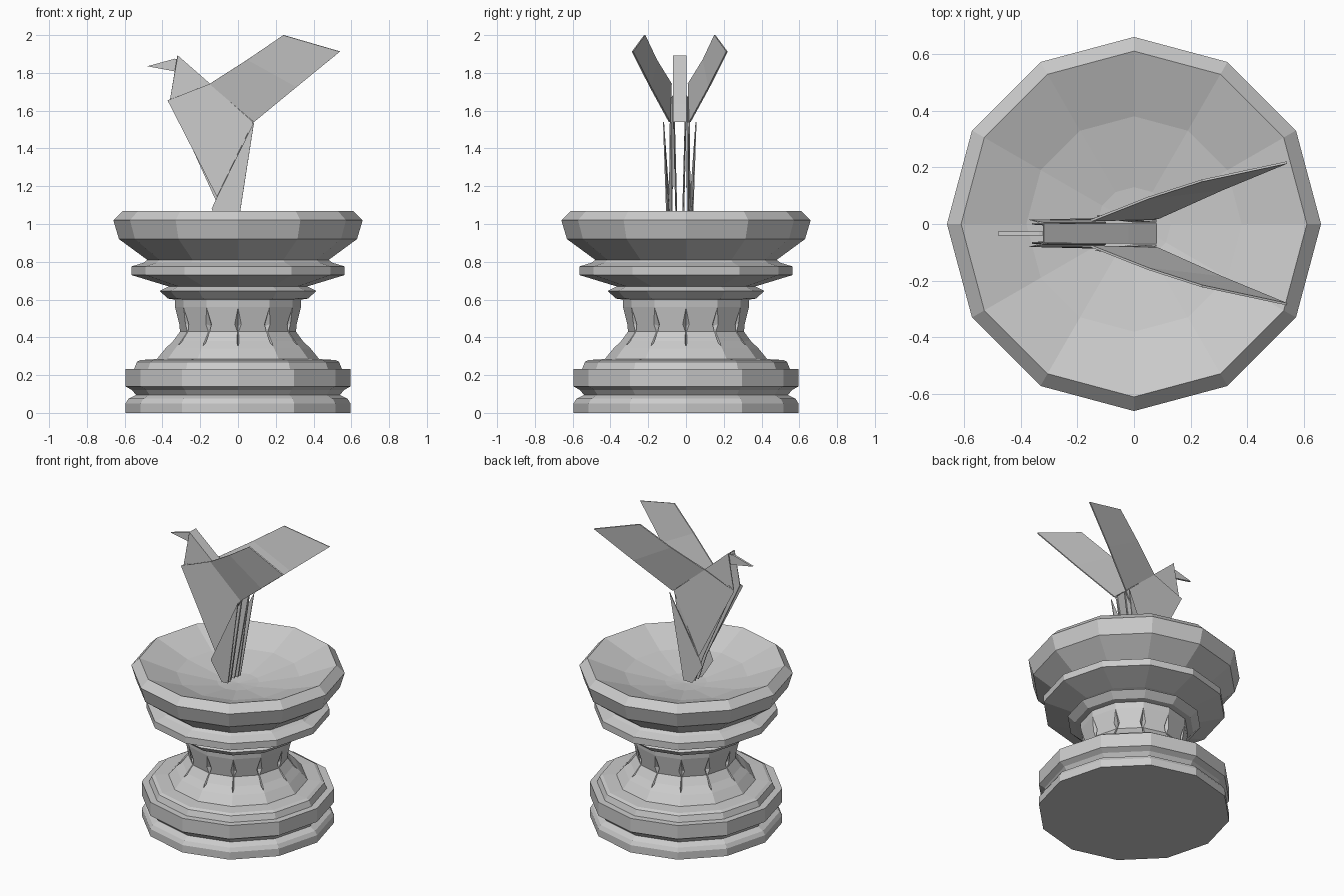
import bpy
from math import sin, cos, pi

if "Cube" in bpy.data.objects:
    bpy.data.objects.remove(bpy.data.objects["Cube"])

N = 12
MID = -0.033          # symmetry plane of the folded bird


def make(name, verts, faces, thick=0.0):
    me = bpy.data.meshes.new(name)
    me.from_pydata(verts, [], faces)
    me.update()
    ob = bpy.data.objects.new(name, me)
    bpy.context.collection.objects.link(ob)
    if thick:
        m = ob.modifiers.new("paper", 'SOLIDIFY')
        m.thickness = thick
        m.offset = 0
    return ob


def ring(r, z):
    return [(r * cos(2 * pi * i / N), r * sin(2 * pi * i / N), z) for i in range(N)]


# Pedestal: twelve-sided turned profile with a dished top
profile = [(0.595, 0), (0.595, 0.05), (0.58, 0.075), (0.54, 0.095), (0.56, 0.12),
           (0.595, 0.14), (0.595, 0.232), (0.55, 0.232), (0.535, 0.27), (0.515, 0.28),
           (0.43, 0.285), (0.385, 0.34), (0.345, 0.38), (0.308, 0.43), (0.333, 0.56),
           (0.335, 0.60), (0.37, 0.605), (0.415, 0.645), (0.365, 0.67), (0.385, 0.675),
           (0.565, 0.73), (0.565, 0.775), (0.50, 0.795), (0.48, 0.81), (0.63, 0.92),
           (0.66, 1.02), (0.61, 1.07), (0.38, 0.985), (0.13, 0.935)]
verts, faces = [], [tuple(reversed(range(N)))]
for r, z in profile:
    verts += ring(r, z)
for k in range(len(profile) - 1):
    for i in range(N):
        a, b = k * N + i, k * N + (i + 1) % N
        faces.append((a, b, b + N, a + N))
last = (len(profile) - 1) * N
verts.append((0, 0, 0.925))
faces += [(last + i, last + (i + 1) % N, len(verts) - 1) for i in range(N)]
pedestal = make("pedestal", verts, faces)

# Narrow leaf-shaped notches cut into the neck corners
leaf = [(0.345, 0, 0.58), (0.372, 0, 0.32), (0.28, 0, 0.46),
        (0.312, 0.018, 0.47), (0.37, 0, 0.46), (0.312, -0.018, 0.47)]
cv, cf = [], []
for i in range(N):
    a, o = 2 * pi * i / N, len(cv)
    cv += [(x * cos(a) - y * sin(a), x * sin(a) + y * cos(a), z) for x, y, z in leaf]
    eq = [4, 3, 2, 5]
    for j in range(4):
        p, q = eq[j] + o, eq[(j + 1) % 4] + o
        cf += [(p, q, o), (q, p, o + 1)]
cutter = make("notch_cutter", cv, cf)
cutter.hide_render = True
mod = pedestal.modifiers.new("notches", 'BOOLEAN')
mod.object = cutter
mod.operation = 'DIFFERENCE'
mod.solver = 'EXACT'
bpy.context.view_layer.objects.active = pedestal
bpy.ops.object.modifier_apply(modifier=mod.name)
bpy.data.objects.remove(cutter)


def side(pts, s):
    """points (x, z, distance from symmetry plane) placed on one side"""
    return [(x, MID + s * d, z) for x, z, d in pts]


for s, tag in ((1, "back"), (-1, "front")):
    # Outer body sheet, folded in along the chest edge
    body = [(-0.37, 1.655, 0.048), (-0.15, 1.742, 0.046), (0.08, 1.54, 0.05),
            (-0.11, 1.145, 0.052), (-0.32, 1.68, 0.036), (-0.10, 1.20, 0.036)]
    make(tag + "_body", side(body, s), [(0, 3, 2), (0, 2, 1), (0, 4, 5, 3)], 0.006)

    # Raised wing
    wing = [(-0.15, 1.742, 0.046), (0.24, 2.0, 0.186), (0.54, 1.913, 0.25),
            (0.085, 1.54, 0.054), (0.05, 1.87, 0.125), (0.31, 1.725, 0.155)]
    make(tag + "_wing", side(wing, s), [(0, 4, 5, 3), (4, 1, 2, 5)], 0.008)

    # Folded tail leaf: outer and inner layers meeting at the front crease
    tail = [(-0.11, 1.145, 0.058), (-0.14, 1.08, 0.058), (-0.06, 0.95, 0.052),
            (-0.005, 0.96, 0.066), (0.085, 1.54, 0.086),
            (-0.005, 0.96, 0.042), (0.08, 1.54, 0.042)]
    make(tag + "_tail", side(tail, s), [(0, 1, 2, 3, 4), (0, 1, 2, 5, 6)], 0.006)

# Inner folded band: back strip with neck and core sides
outline = [(-0.32, 1.89), (-0.15, 1.742), (-0.02, 1.63), (0.08, 1.54),
           (-0.015, 0.96), (-0.06, 0.95), (-0.12, 1.13), (-0.36, 1.66)]
n = len(outline)
dist = [0.033] * 4 + [0.018] * 3 + [0.034]
core = [side([(x, z, d) for (x, z), d in zip(outline, dist)], s) for s in (1, -1)]
faces = [(0, 1, 7), (7, 1, 2, 3, 4, 5, 6)]
faces += [tuple(i + n for i in reversed(f)) for f in faces]
faces += [(i, i + n, i + n + 1, i + 1) for i in range(3)]
make("folded_core", core[0] + core[1], faces, 0.006)

# Beak plate tucked inside the neck
beak = [(-0.48, 1.835), (-0.345, 1.81), (-0.29, 1.80), (-0.30, 1.87), (-0.335, 1.875)]
make("beak", [(x, MID, z) for x, z in beak], [tuple(range(5))], 0.014)
